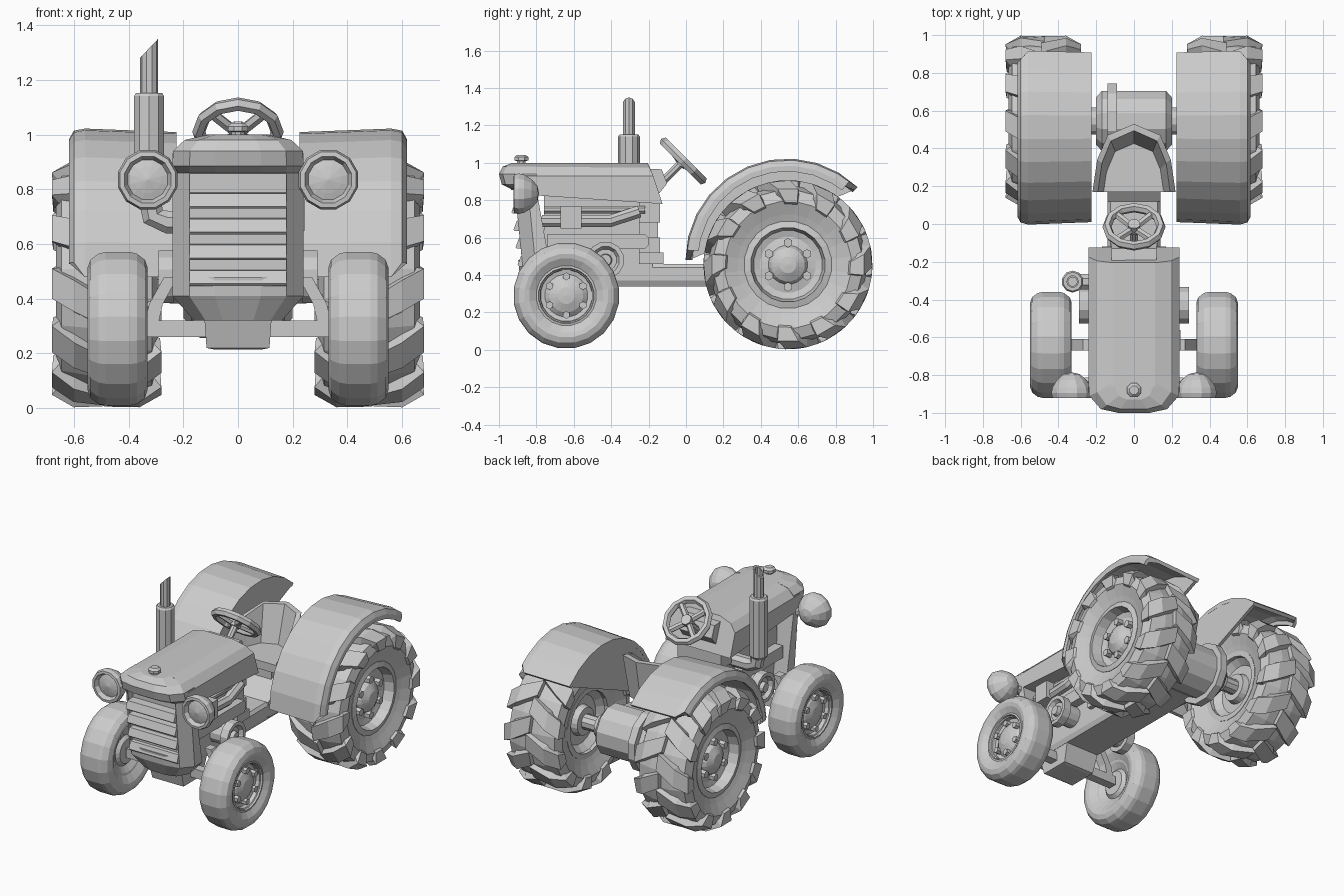
import bpy, bmesh
from math import sin, cos, pi, radians
from mathutils import Vector, Matrix

if "Cube" in bpy.data.objects:
    bpy.data.objects.remove(bpy.data.objects["Cube"])


def build(name, *parts, mirror=False):
    """One object from lofted parts; each part is (sections, closed)."""
    bm = bmesh.new()
    for sections, closed in parts:
        rings = [[bm.verts.new(p) for p in s] for s in sections]
        n = len(rings[0])
        for i in range(len(rings) if closed else len(rings) - 1):
            a, b = rings[i], rings[(i + 1) % len(rings)]
            for j in range(n):
                bm.faces.new((a[j], a[(j + 1) % n], b[(j + 1) % n], b[j]))
        if not closed:
            for r in (rings[0], rings[-1]):
                if (r[0].co - r[1].co).length > 1e-5:
                    bm.faces.new(r)
    bmesh.ops.remove_doubles(bm, verts=bm.verts, dist=1e-5)
    bmesh.ops.recalc_face_normals(bm, faces=bm.faces)
    me = bpy.data.meshes.new(name)
    bm.to_mesh(me)
    bm.free()
    ob = bpy.data.objects.new(name, me)
    bpy.context.collection.objects.link(ob)
    if mirror:
        ob.modifiers.new("mirror", 'MIRROR').use_mirror_merge = False
    return ob


def lathe(profile, c, axis='x', n=20, closed=False):
    """Revolve (along, radius) pairs about an axis through c."""
    secs = []
    for t, r in profile:
        ring = []
        for k in range(n):
            a = 2 * pi * (k + .5) / n
            u, v = r * cos(a), r * sin(a)
            p = {'x': (t, u, v), 'y': (u, t, v), 'z': (u, v, t)}[axis]
            ring.append(Vector(c) + Vector(p))
        secs.append(ring)
    return secs, closed


def tube(path, r, n=8):
    pts = [Vector(p) for p in path]
    secs = []
    for i, p in enumerate(pts):
        t = pts[min(i + 1, len(pts) - 1)] - pts[max(i - 1, 0)]
        q = t.to_track_quat('Z', 'Y')
        secs.append([p + q @ Vector((r * cos(2 * pi * (k + .5) / n), r * sin(2 * pi * (k + .5) / n), 0))
                     for k in range(n)])
    return secs, False


def prism(pts, x0, x1):
    """Extrude a (y, z) outline along x."""
    return [[(x, y, z) for y, z in pts] for x in (x0, x1)], False


def box(x0, x1, y0, y1, z0, z1):
    return prism([(y0, z0), (y1, z0), (y1, z1), (y0, z1)], x0, x1)


def bolts(c, x0, x1, ring, r):
    return [tube([(x, c[1] + ring * cos(pi / 2 + k * pi / 3), c[2] + ring * sin(pi / 2 + k * pi / 3))
                  for x in (x0, x1)], r, 6) for k in range(6)]


# Rear wheels with broad angled lugs
R = (.48, .545, .455)
half = [(.13, .2), (.155, .27), (.185, .34), (.165, .40), (.07, .422)]
tyre = half + [(-x, r) for x, r in reversed(half)]
build("rear_tyre", lathe(tyre, R, n=24, closed=True), mirror=True)
lugs = []
for side in (1, -1):
    for k in range(12):
        base = 2 * pi * (k + (0 if side > 0 else .5)) / 12
        secs = []
        for xo, xi, ro, ri, da, w in [(-.01, -.01, .452, .40, .26, .15), (.12, .12, .452, .39, .10, .17),
                                      (.2, .15, .41, .35, 0, .18), (.195, .15, .335, .31, -.05, .13)]:
            secs.append([(R[0] + side * x, R[1] + r * cos(base + da + o), R[2] + r * sin(base + da + o))
                         for x, r, o in ((xi, ri, -w), (xo, ro, -w * .75), (xo, ro, w * .75), (xi, ri, w))])
        lugs.append((secs, False))
build("rear_tyre_lugs", *lugs, mirror=True)
build("rear_rim", lathe([(-.12, 0), (-.12, .09), (-.08, .10), (-.08, .16), (-.12, .2), (-.145, .2), (-.145, .235),
                         (.145, .235), (.155, .2), (.09, .185), (.08, .15), (.09, .105), (.115, .09), (.14, .045),
                         (.145, 0)], R, n=20), mirror=True)
build("rear_wheel_bolts", *bolts(R, .55, .605, .118, .025), mirror=True)

# Front wheels with domed discs
F = (.44, -.64, .29)
half = [(.07, .14), (.085, .165), (.105, .2), (.11, .225), (.1, .255), (.07, .278), (.045, .284)]
build("front_tyre", lathe(half + [(-x, r) for x, r in reversed(half)], F, n=20, closed=True), mirror=True)
build("front_rim", lathe([(-.07, 0), (-.07, .08), (-.05, .1), (-.075, .14), (-.08, .165), (.082, .165), (.085, .15),
                          (.045, .138), (.04, .115), (.06, .09), (.078, .045), (.082, 0)], F, n=20), mirror=True)
build("front_wheel_bolts", *bolts(F, .47, .52, .103, .021), mirror=True)

# Front axle, steering struts and bolster
build("front_axle", box(-.36, .36, -.67, -.61, .26, .32))
build("front_axle_strut", ([[(x, y, z) for x, y in ((a, -.67), (a + .05, -.67), (a + .05, -.61), (a, -.61))]
                            for a, z in ((.30, .27), (.275, .38), (.22, .48))], False), mirror=True)
build("axle_bolster", ([[(-w, y0, z), (w, y0, z), (w, y1, z), (-w, y1, z)]
                        for z, w, y0, y1 in ((.215, .09, -.72, -.56), (.22, .115, -.74, -.54), (.36, .125, -.78, -.5))], False))

# Chassis, gearbox and rear axle
beam = [(.125, .34), (.14, .37), (.14, .44), (.125, .46)]
beam += [(-x, z) for x, z in reversed(beam)]
build("chassis", ([[(x, y, z) for x, z in beam] for y in (-.8, .5)], False))
build("gearbox", prism([(.12, .36), (.5, .34), (.5, .6), (.25, .56), (.12, .46)], -.14, .14))
C = (0, .545, .455)
build("rear_axle_housing", lathe([(-.2, 0), (-.2, .13), (-.17, .165), (.17, .165), (.2, .13), (.2, 0)], C, n=12),
      lathe([(-.14, 0), (-.14, .205), (-.09, .205), (-.09, 0)], C, n=12))
build("rear_axle", tube([(-.46, *C[1:]), (.46, *C[1:])], .05, 10))
build("rear_hub_flange", lathe([(.2, 0), (.2, .075), (.25, .075), (.25, 0)], C, n=12), mirror=True)

# Engine block with ledges, manifold and pulleys
build("engine", box(-.14, .14, -.76, -.18, .44, .85), box(-.17, .17, -.25, -.12, .46, .52),
      box(-.16, .16, -.25, -.14, .52, .60), box(-.15, .15, -.25, -.15, .60, .68), box(-.16, .16, -.25, -.14, .68, .80))
build("engine_ledge", prism([(-.74, .54), (-.22, .54), (-.2, .56), (-.2, .60), (-.22, .62), (-.74, .62)], .12, .2), mirror=True)
build("engine_side_pulley", lathe([(.12, 0), (.12, .07), (.235, .07), (.235, .1), (.29, .1), (.29, .075),
                                   (.265, .06), (.265, .035), (.29, .03), (.29, 0)], (0, -.43, .48), n=12), mirror=True)
build("manifold", tube([(.18, -.77, .69), (.2, -.4, .69), (.19, -.25, .74)], .035),
      tube([(.17, -.76, .75), (.17, -.22, .75)], .022), box(.12, .245, -.67, -.56, .65, .77))

# Hood
half = [(.24, .83, .78, -.125), (.24, .93, .93, -.175), (.195, .978, .975, -.195), (.11, 1.0, 1.0, -.205)]
full = half + [(-x, a, b, y) for x, a, b, y in reversed(half)]
build("hood", ([[(x, -.86, a) for x, a, b, y in full], [(x, y, b) for x, a, b, y in full]], False))

# Nose with carved grille opening and bars
secs = []
for z, w, f, b in [(.32, .16, -.84, -.72), (.41, .24, -.89, -.72), (.86, .24, -.935, -.8), (.885, .24, -.985, -.8),
                   (.94, .237, -1.0, -.8), (.98, .195, -.98, -.8), (1.0, .11, -.93, -.8)]:
    h = [(w, b), (w, f + .09), (.74 * w, f + .02), (.35 * w, f)]
    secs.append([(x, y, z) for x, y in h + [(-x, y) for x, y in reversed(h)]])
nose = build("nose", (secs, False))
cutter = build("grille_cutter", box(-.175, .175, -1.1, -.86, .48, .855))
cutter.hide_render = True
cutter.hide_viewport = True
cut = nose.modifiers.new("grille", 'BOOLEAN')
cut.object, cut.solver = cutter, 'EXACT'
bars = []
for k in range(4):
    z, y = .755 - .094 * k, -.925 + .011 * k
    bars.append(prism([(y, z - .026), (y - .008, z - .018), (y + .01, z + .03), (-.85, z + .034), (-.85, z - .026)], -.178, .178))
build("grille_bars", *bars)
build("radiator_cap", lathe([(.98, 0), (.98, .025), (1.01, .025), (1.012, .04), (1.03, .04), (1.043, .025), (1.043, 0)],
                            (0, -.88, 0), 'z', 8))

# Headlights
build("headlight", lathe([(-.91, 0), (-.9, .05), (-.893, .075), (-.922, .088), (-.92, .105), (-.895, .112), (-.865, .105),
                          (-.825, .08), (-.795, .045), (-.785, 0)], (.33, 0, .835), 'y', 12),
      tube([(.2, -.83, .82), (.31, -.84, .83)], .025, 6), mirror=True)

# Exhaust: elbow, muffler and slanted pipe
E = (-.325, -.305)
build("exhaust_elbow", tube([(-.12, E[1], .68), (-.26, E[1], .68), (-.31, E[1], .70), (*E, .78)], .045))
build("muffler", lathe([(.74, 0), (.74, .04), (.76, .058), (1.14, .058), (1.152, .05), (1.152, 0)], (*E, 0), 'z', 10))
pipe = []
for z, r, s in ((1.14, .033, 0), (1.315, .033, 1.05), (1.315, .024, 1.05), (1.2, .024, 0)):
    pipe.append([(E[0] + r * cos(k * pi / 5), E[1] + r * sin(k * pi / 5), z + s * r * cos(k * pi / 5)) for k in range(10)])
build("exhaust_pipe", (pipe, False))

# Dash, steering column and wheel
build("dash", prism([(-.22, .82), (-.14, .84), (-.1, .89), (-.13, .965), (-.22, .97)], -.12, .12))
M = Matrix.Translation((0, -.015, 1.01)) @ Matrix.Rotation(radians(-45), 4, 'X')
build("steering_column", tube([M @ Vector((0, 0, -.17)), M @ Vector((0, 0, 0))], .022))
rim = [[M @ Vector(((.143 + .024 * cos(b)) * cos(a), (.143 + .024 * cos(b)) * sin(a), .026 * sin(b)))
        for b in [k * pi / 3 for k in range(6)]] for a in [k * pi / 6 for k in range(12)]]
spokes = [tube([M @ Vector((.01 * cos(a), .01 * sin(a), -.01)), M @ Vector((.14 * cos(a), .14 * sin(a), 0))], .02, 6)
          for a in [pi / 4 + k * pi / 2 for k in range(4)]]
build("steering_wheel", (rim, True), *spokes,
      tube([M @ Vector((0, 0, -.03)), M @ Vector((0, 0, .022))], .035, 8))

# Bucket seat: curved back shell, pan and pedestal
left = [(-.22, .17, .76), (-.195, .34, .88), (-.14, .47, .93)]
stations = left + [(0, .53, .94)] + [(-x, y, z) for x, y, z in reversed(left)]
shell = []
for x, y, top in stations:
    shell.append([(x * .85, .17 + (y - .17) * .85, .64), (x, y, top),
                  (x * .87, .17 + (y - .17) * .9, top), (x * .7, .17 + (y - .17) * .7, .68)])
build("seat_back", (shell, False))
build("seat_pan", ([[(x * .84, .17 + (y - .17) * .84, z) for x, y, _ in stations] for z in (.64, .695)], False))
build("seat_pedestal", box(-.08, .08, .24, .4, .5, .65))

# Rear fenders: swept shell with clipped outer corners, and inner side plate
fy, fz = .54, .48
prof = [(.225, .53), (.56, .543), (.6, .535), (.617, .505), (.617, .475), (.595, .475), (.593, .5), (.56, .52), (.225, .505)]
angles = [radians(46 + 134 * k / 10) for k in range(11)]
sweep = []
for k, a in enumerate(angles):
    clip = .1 if k == 0 else -.1 if k == 10 else 0
    sweep.append([(x, fy + r * cos(a + clip * (x > .58)), fz + r * sin(a + clip * (x > .58))) for x, r in prof])
build("rear_fender", (sweep, False), mirror=True)
build("fender_side_plate", prism([(fy + .525 * cos(a), fz + .525 * sin(a)) for a in angles], .226, .248), mirror=True)
